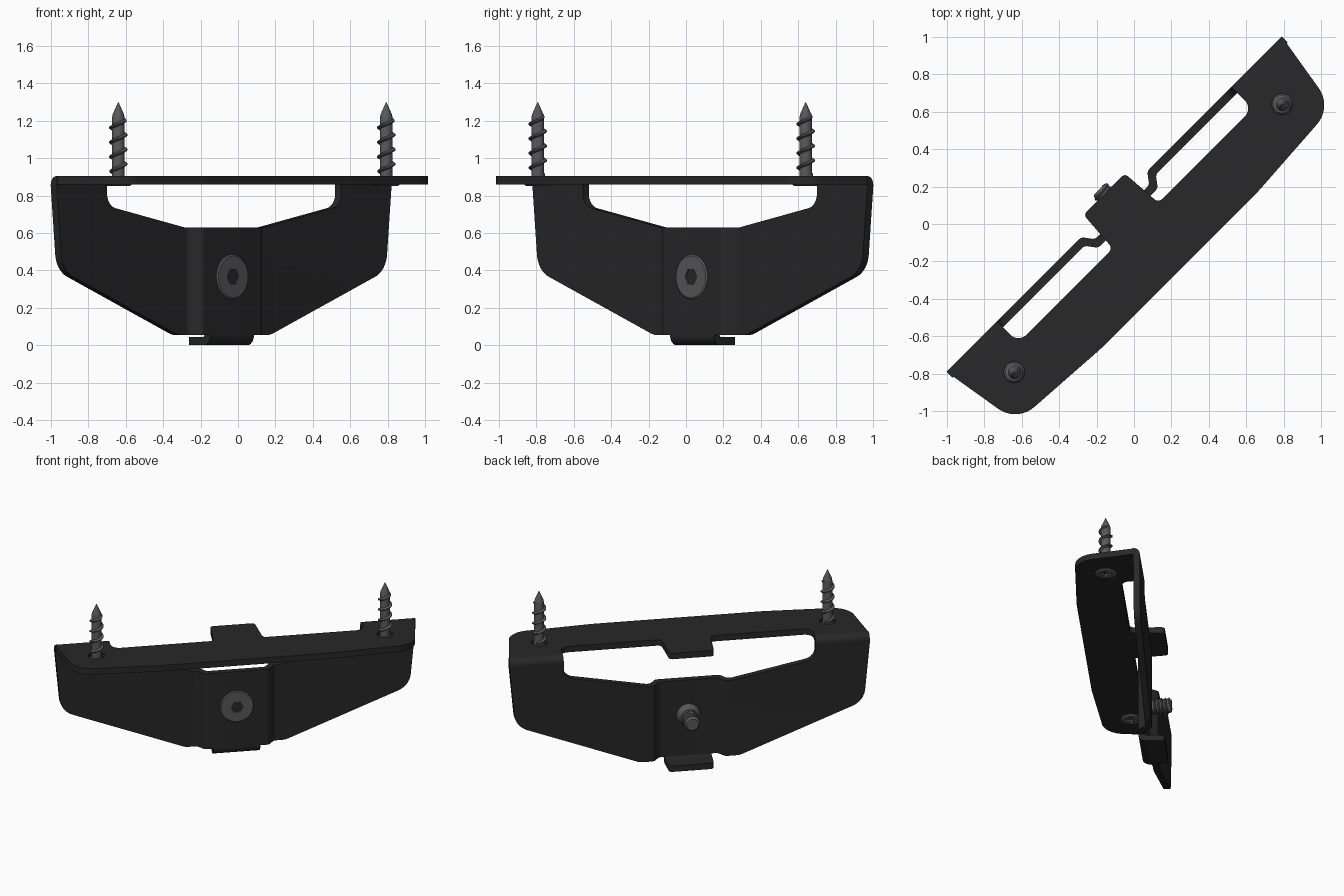
import bpy, bmesh, math
from mathutils import Vector, Matrix

if "Cube" in bpy.data.objects:
    bpy.data.objects.remove(bpy.data.objects["Cube"])

T = 0.045                      # sheet thickness
TURN = Matrix.Rotation(math.radians(45), 4, 'Z')
parts = []


def material(name, c):
    m = bpy.data.materials.new(name)
    m.diffuse_color = (c, c, c, 1)
    m.use_nodes = True
    m.node_tree.nodes["Principled BSDF"].inputs["Base Color"].default_value = m.diffuse_color
    return m


BLACK, STEEL = material("black_coat", 0.021), material("grey_steel", 0.1)


def add(name, bm, mat=None):
    bmesh.ops.recalc_face_normals(bm, faces=bm.faces)
    me = bpy.data.meshes.new(name)
    bm.to_mesh(me)
    bm.free()
    ob = bpy.data.objects.new(name, me)
    bpy.context.collection.objects.link(ob)
    if mat:
        me.materials.append(mat)
        parts.append(ob)
    return ob


def rounded(pts, n=8):
    """Polygon of (x, y, radius) with filleted corners."""
    out = []
    for i, (x, y, r) in enumerate(pts):
        p = Vector((x, y))
        if r == 0:
            out.append(p)
            continue
        d1 = (Vector(pts[i - 1][:2]) - p).normalized()
        d2 = (Vector(pts[(i + 1) % len(pts)][:2]) - p).normalized()
        half = d1.angle(d2) / 2
        c = p + (d1 + d2).normalized() * r / math.sin(half)
        t = r / math.tan(half)
        a, b = p + d1 * t - c, p + d2 * t - c
        out += [c + a.lerp(b, k / n).normalized() * r for k in range(n + 1)]
    return out


def mirrored(half):
    return half + [(-x, y, r) for x, y, r in reversed(half)]


def prism(name, pts, plane, lo, hi, mat=None):
    """Extrude a 2D polygon lying in plane xy, xz or yz from lo to hi."""
    put = {'xy': lambda a, b, h: (a, b, h), 'xz': lambda a, b, h: (a, h, b),
           'yz': lambda a, b, h: (h, a, b)}[plane]
    bm = bmesh.new()
    f = bm.faces.new([bm.verts.new(put(p[0], p[1], lo)) for p in pts])
    ext = bmesh.ops.extrude_face_region(bm, geom=[f])
    move = Vector(put(0, 0, hi - lo))
    bmesh.ops.translate(bm, vec=move, verts=[v for v in ext['geom'] if isinstance(v, bmesh.types.BMVert)])
    return add(name, bm, mat)


def boolean(ob, cutter, op='DIFFERENCE'):
    m = ob.modifiers.new("cut", 'BOOLEAN')
    m.operation, m.object, m.solver = op, cutter, 'EXACT'
    dg = bpy.context.evaluated_depsgraph_get()
    me = bpy.data.meshes.new_from_object(ob.evaluated_get(dg))
    ob.modifiers.clear()
    ob.data = me
    bpy.data.objects.remove(cutter)


def circle(r, n, cx=0, cy=0):
    return [(cx + r * math.cos(2 * math.pi * k / n), cy + r * math.sin(2 * math.pi * k / n))
            for k in range(n)]


def lathe(name, prof, mat, n=32):
    """Closed solid of revolution about z from (r, z) points."""
    bm = bmesh.new()
    rings = [[bm.verts.new((x, y, z)) for x, y in circle(r, n)] for r, z in prof]
    for a, b in zip(rings, rings[1:]):
        for k in range(n):
            bm.faces.new((a[k], a[(k + 1) % n], b[(k + 1) % n], b[k]))
    bm.faces.new(rings[0])
    bm.faces.new(rings[-1])
    return add(name, bm, mat)


def thread(name, r, rout, z0, z1, pitch, width, n=24):
    """Helical ridge with a triangular section, fading out at both ends."""
    bm = bmesh.new()
    steps = int((z1 - z0) / pitch * n)
    prev = None
    for i in range(steps + 1):
        a, z = 2 * math.pi * i / n, z0 + pitch * i / n
        fade = min(1, i / 10, (steps - i) / 10)
        ro = r + (rout - r) * fade
        sec = [bm.verts.new((q * math.cos(a), q * math.sin(a), z + dz))
               for q, dz in ((r * .9, -width / 2), (ro, -width / 8), (ro, width / 8), (r * .9, width / 2))]
        if prev:
            for k in range(4):
                bm.faces.new((prev[k], prev[(k + 1) % 4], sec[(k + 1) % 4], sec[k]))
        else:
            bm.faces.new(sec)
        prev = sec
    bm.faces.new(prev)
    return add(name, bm, STEEL)


# top plate with two slots and a rear tab
plate = prism("top_plate", rounded(mirrored([
    (.156, .226, .025), (.173, -.012, .03), (.888, -.012, .06), (.885, .105, 0),
    (1.26, .105, 0), (1.192, -.307, .155), (.6, -.346, .3)])), 'xy', .86, .86 + T, BLACK)
for s in (-1, 1):
    boolean(plate, prism("hole_cutter", circle(.056, 32, s * 1.013, -.108), 'xy', .8, 1))

# rear wall: jogged sheet trimmed to its outline
wall = prism("rear_wall", rounded(
    [(1.3, .15, 0), (.25, .15, .035), (.205, .09, .035),
     (-.205, .09, .035), (-.25, .15, .035), (-1.3, .15, 0),
     (-1.3, .105, 0), (-.27, .105, .035), (-.225, .045, .035),
     (.225, .045, .035), (.27, .105, .035), (1.3, .105, 0)]), 'xy', -.1, 1, BLACK)
boolean(wall, prism("wall_outline_cutter", rounded(mirrored([
    (.30, .63, .06), (.885, .745, .08), (.885, .86, 0), (1.267, .86, 0),
    (1.224, .398, .14), (.35, .055, .12)])), 'xz', -.3, .4), 'INTERSECT')

# rounded folds joining plate and wall
quarter = [(.105, .86)] + [(.105 + T * math.cos(a * math.pi / 16), .86 + T * math.sin(a * math.pi / 16))
                           for a in range(9)]
for side, lo, hi in (("right", .885, 1.265), ("left", -1.265, -.885)):
    prism(side + "_fold", quarter, 'yz', lo, hi, BLACK)

# bottom tab bent back from the wall
tab = prism("bottom_tab", rounded([
    (.045, .056, 0), (.045, 0, .05), (.226, 0, 0), (.226, T, 0), (.09, T, .01), (.09, .056, 0)]),
    'yz', -.165, .165, BLACK)
boolean(tab, prism("tab_outline_cutter", rounded(mirrored([
    (.156, .226, .025), (.17, 0, 0)])), 'xy', -.1, .2), 'INTERSECT')

# two wood screws with cross recesses, pointing up
for side, s in (("right", 1), ("left", -1)):
    at = Matrix.Translation((s * 1.013, -.108, 0))
    core = lathe(side + "_wood_screw", [(.06, .851), (.072, .858), (.034, .9), (.034, 1.215),
                                        (.03, 1.235), (.002, 1.298)], STEEL)
    for w, h in ((.04, .008), (.008, .04)):
        boolean(core, prism("cross_cutter", [(-w, -h), (w, -h), (w, h), (-w, h)], 'xy', .8, .875))
    core.data.transform(at)
    thread(side + "_wood_thread", .034, .049, .9, 1.225, .078, .026).data.transform(at)

# countersunk machine screw through the wall
at = Matrix.Translation((0, 0, .365)) @ Matrix.Rotation(-math.pi / 2, 4, 'X')
bolt = lathe("machine_screw", [(.112, .036), (.12, .042), (.12, .052), (.05, .122),
                               (.05, .25), (.042, .262)], STEEL, 40)
boolean(bolt, prism("hex_cutter", circle(.045, 6), 'xy', 0, .09))
bolt.data.transform(at)
thread("machine_thread", .05, .058, .12, .255, .026, .022).data.transform(at)

# turn everything diagonal and shade
bpy.ops.object.select_all(action='DESELECT')
for ob in parts:
    ob.data.transform(TURN)
    ob.select_set(True)
bpy.context.view_layer.objects.active = parts[0]
bpy.ops.object.shade_smooth_by_angle(angle=math.radians(30))
